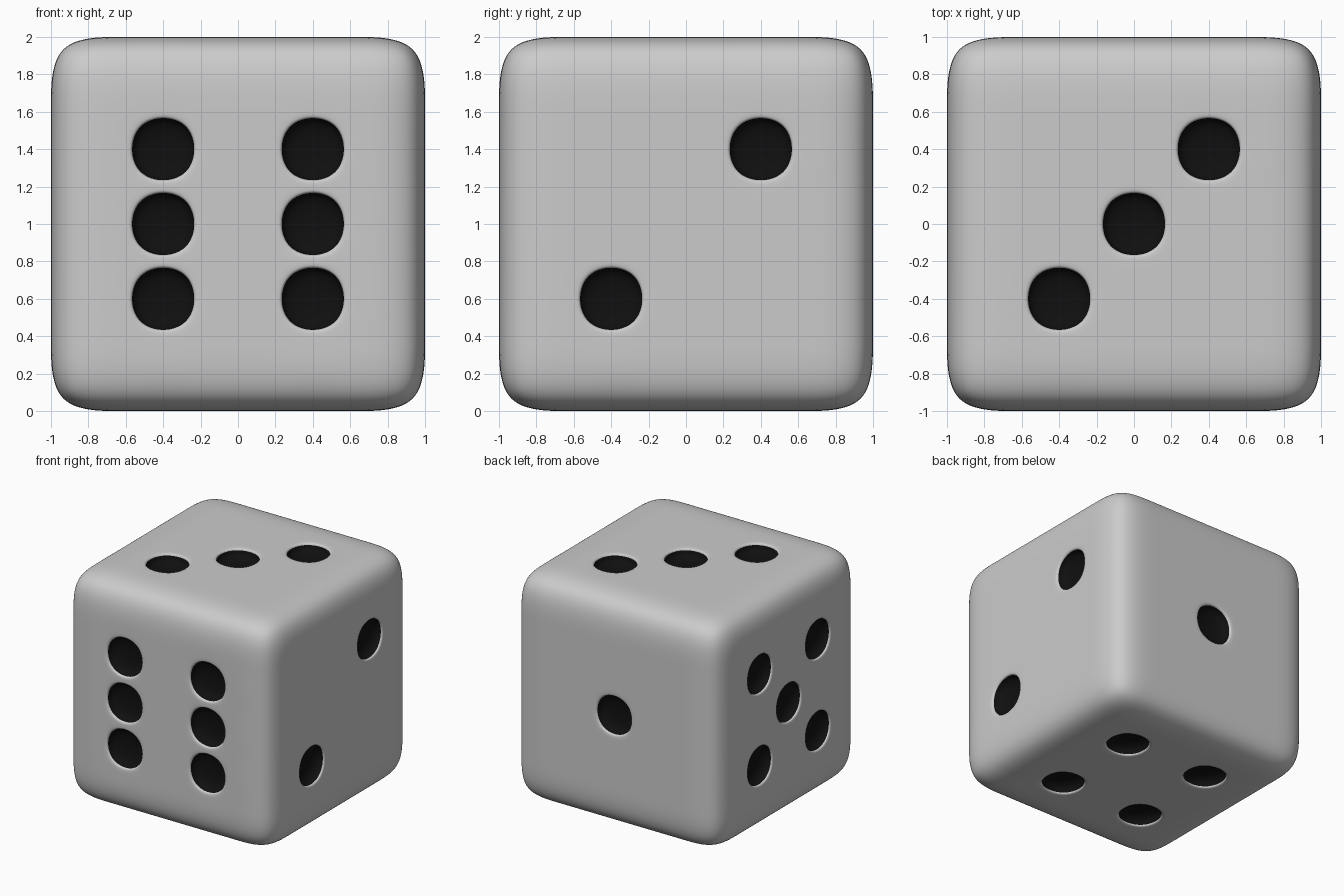
import bpy, bmesh
from mathutils import Vector

if "Cube" in bpy.data.objects:
    bpy.data.objects.remove(bpy.data.objects["Cube"])

# Pip cells on each face of a 5 x 5 grid (cell pitch 0.4)
P = 0.4
corners = [(-P, -P), (P, P), (-P, P), (P, -P)]
faces = {
    (0, -1): corners + [(-P, 0), (P, 0)],         # front: six (x, z)
    (1, 1): [(0, 0)],                             # back: one (x, z)
    (2, 1): corners[:2] + [(0, 0)],               # top: three (x, y)
    (3, -1): corners,                             # bottom: four (x, y)
    (4, 1): corners[:2],                          # right: two (y, z)
    (5, -1): corners + [(0, 0)],                  # left: five (y, z)
}
axes = [1, 1, 2, 2, 0, 0]

centres = []
for (i, sign), spots in faces.items():
    for a, b in spots:
        c = [a, b]
        c.insert(axes[i], sign)
        centres.append(Vector(c))

# Gridded cube body
bm = bmesh.new()
bmesh.ops.create_cube(bm, size=2)
bmesh.ops.subdivide_edges(bm, edges=bm.edges[:], cuts=4, use_grid_fill=True)
cells = [f for f in bm.faces
         if any((f.calc_center_median() - c).length < 0.01 for c in centres)]

# Recessed pips: narrow rim, then a dark sunken floor
for f in cells:
    bmesh.ops.inset_individual(bm, faces=[f], thickness=0.03)
    n = f.normal.copy()
    wall = bmesh.ops.inset_individual(bm, faces=[f], thickness=0.01)["faces"]
    for v in f.verts:
        v.co -= n * 0.1
    for g in wall + [f]:
        g.material_index = 1

for f in bm.faces:
    f.smooth = True
bmesh.ops.translate(bm, verts=bm.verts[:], vec=(0, 0, 1))
mesh = bpy.data.meshes.new("die")
bm.to_mesh(mesh)
bm.free()

# Black pips on an uncoloured body
black = bpy.data.materials.new("pip_black")
black.diffuse_color = (0.005, 0.005, 0.005, 1)
black.use_nodes = True
black.node_tree.nodes["Principled BSDF"].inputs["Base Color"].default_value = black.diffuse_color
mesh.materials.append(None)
mesh.materials.append(black)

die = bpy.data.objects.new("die", mesh)
bpy.context.collection.objects.link(die)
sub = die.modifiers.new("rounding", "SUBSURF")
sub.levels = sub.render_levels = 4
